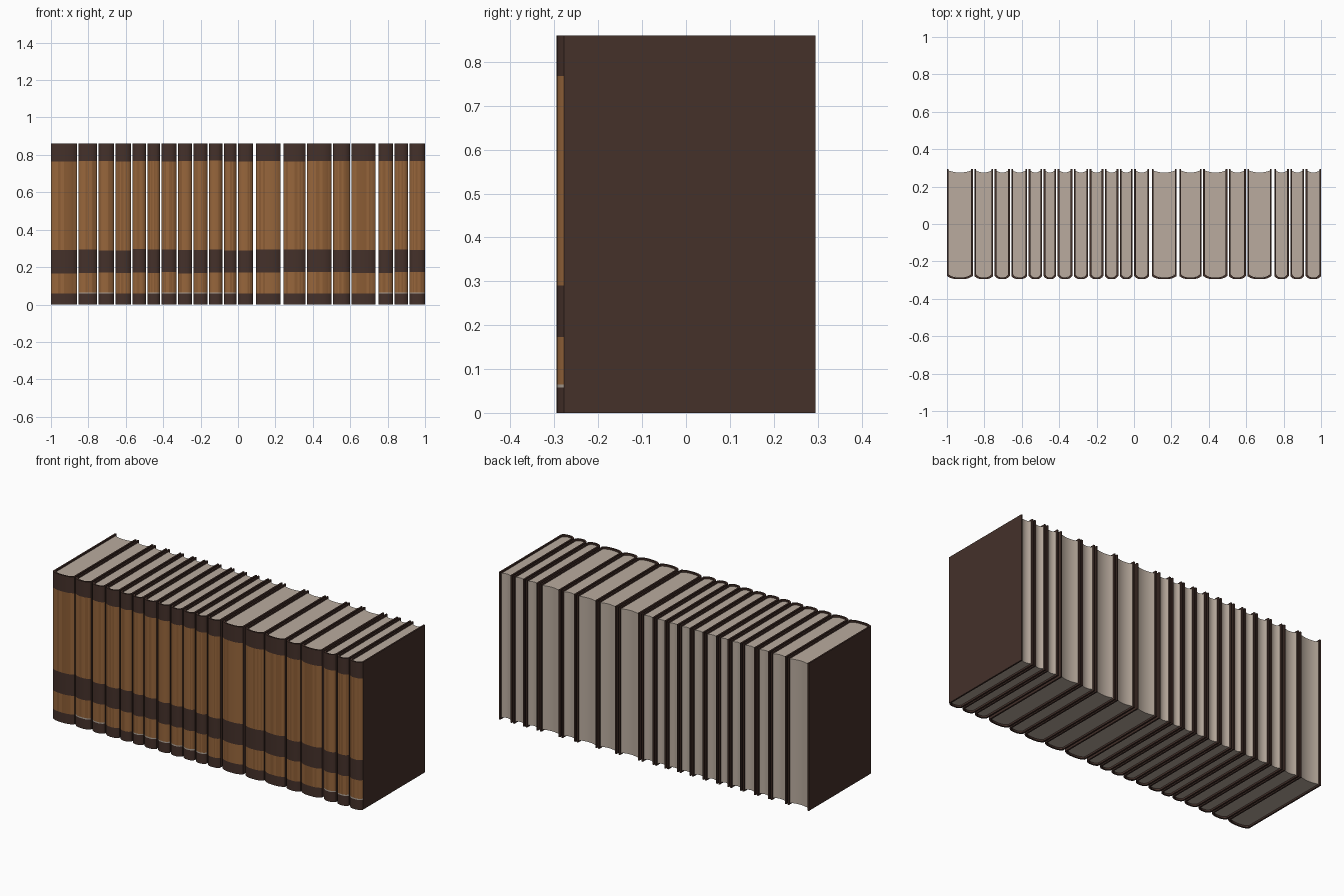
import bpy, bmesh, random

if "Cube" in bpy.data.objects:
    bpy.data.objects.remove(bpy.data.objects["Cube"])

random.seed(4)


def material(name, rgb):
    m = bpy.data.materials.new(name)
    m.diffuse_color = (*[(c / 255) ** 2.2 for c in rgb], 1)
    m.use_nodes = True
    m.node_tree.nodes["Principled BSDF"].inputs["Base Color"].default_value = m.diffuse_color
    return m


DARK = material("dark leather", (70, 52, 46))
TAN = material("tan leather", (150, 102, 62))
TAN2 = material("worn tan leather", (137, 92, 55))
PALE = material("pale rule", (172, 160, 148))
PAPER = material("paper", (184, 170, 157))

H, BACK, JOINT, BULGE, T = 0.86, 0.295, -0.278, 0.017, 0.009
SEG = 12
# centres of the gaps between neighbouring books
EDGES = [-1.004, -0.858, -0.749, -0.66, -0.567, -0.487, -0.412, -0.326,
         -0.241, -0.16, -0.08, -0.003, 0.088, 0.235, 0.366, 0.503, 0.602,
         0.743, 0.832, 0.914, 1.004]
WIDE = {12: 0.006, 13: 0.006, 17: 0.007}      # extra gap at some edges
RULED = {1, 2, 5, 6, 7, 8, 9, 10, 17, 18, 19}  # books with a pale rule


def make_object(name, bm, mats):
    bmesh.ops.recalc_face_normals(bm, faces=bm.faces)
    me = bpy.data.meshes.new(name)
    bm.to_mesh(me)
    bm.free()
    for m in mats:
        me.materials.append(m)
    ob = bpy.data.objects.new(name, me)
    bpy.context.collection.objects.link(ob)
    bpy.ops.object.select_all(action='DESELECT')
    ob.select_set(True)
    bpy.context.view_layer.objects.active = ob
    bpy.ops.object.shade_smooth_by_angle(angle=0.6)
    return ob


def profile(x0, x1, inset):
    # U-shaped cover outline: board, rounded spine, board
    a, b = x0 + inset, x1 - inset
    pts = [(a, BACK)]
    for i in range(SEG + 1):
        u = -1 + 2 * i / SEG
        u = (abs(u) ** 0.75) * (1 if u > 0 else -1)   # denser at the corners
        pts.append(((a + b) / 2 + u * (b - a) / 2,
                    JOINT + inset - BULGE * (1 - abs(u) ** 3)))
    pts.append((b, BACK))
    return pts


def make_cover(k, x0, x1):
    bm = bmesh.new()
    j = [random.uniform(-0.004, 0.004) for _ in range(4)]
    zs = [0, 0.058, 0.065, 0.17 + j[1], 0.292 + j[2], 0.768 + j[3], H]
    bands = [0, 3 if k in RULED else 1, 1, 0, 1, 0]
    outer = profile(x0, x1, 0)
    loop = outer + profile(x0, x1, T)[::-1]
    n, no = len(loop), len(outer)
    rings = [[bm.verts.new((x, y, z)) for x, y in loop] for z in zs]
    streak = [random.random() < 0.3 for _ in range(n)]
    for lv in range(len(zs) - 1):
        for i in range(n):
            q = (i + 1) % n
            f = bm.faces.new((rings[lv][i], rings[lv][q],
                              rings[lv + 1][q], rings[lv + 1][i]))
            if 1 <= i < no - 2:               # outer spine strips get bands
                f.material_index = 2 if bands[lv] == 1 and streak[i] else bands[lv]
    for r in (rings[0], rings[-1]):           # rims
        for i in range(no - 1):
            bm.faces.new((r[i], r[i + 1], r[n - 2 - i], r[n - 1 - i]))
    make_object(f"book_cover_{k + 1}", bm, [DARK, TAN, TAN2, PALE])


def make_pages(k, x0, x1):
    # paper block with a hollow fore edge and a rounded back
    a, b = x0 + T * 0.9, x1 - T * 0.9
    pts = []
    for i in range(9):
        u = -1 + i / 4
        pts.append(((a + b) / 2 + u * (b - a) / 2,
                    JOINT + T - BULGE * (1 - abs(u) ** 3)))
    for i in range(9):
        u = 1 - i / 4
        pts.append(((a + b) / 2 + u * (b - a) / 2, 0.286 - 0.011 * (1 - u * u)))
    bm = bmesh.new()
    f = bm.faces.new([bm.verts.new((x, y, 0.010)) for x, y in pts])
    ext = bmesh.ops.extrude_face_region(bm, geom=[f])["geom"]
    bmesh.ops.translate(bm, vec=(0, 0, H - 0.020),
                        verts=[v for v in ext if isinstance(v, bmesh.types.BMVert)])
    make_object(f"book_pages_{k + 1}", bm, [PAPER])


# row of twenty books
for k in range(len(EDGES) - 1):
    x0 = EDGES[k] + 0.004 + WIDE.get(k, 0) / 2
    x1 = EDGES[k + 1] - 0.004 - WIDE.get(k + 1, 0) / 2
    make_cover(k, x0, x1)
    make_pages(k, x0, x1)
